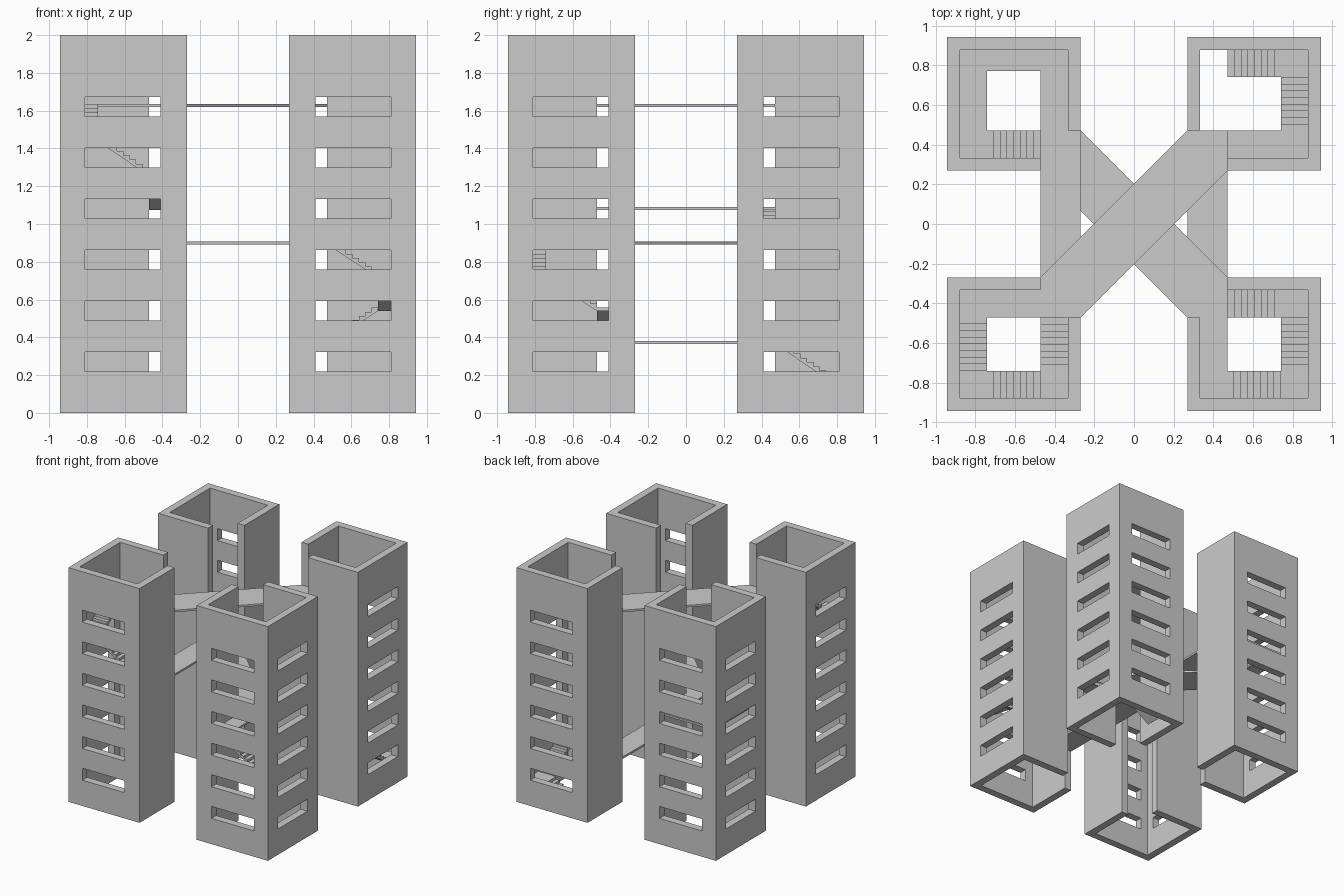
import bpy, bmesh
from math import radians
from mathutils import Matrix, Vector

if "Cube" in bpy.data.objects:
    bpy.data.objects.remove(bpy.data.objects["Cube"])

C, R, WALL, W = 0.6065, 0.3365, 0.064, 0.138   # tower centre, half width, wall, stair width
H = R - WALL                                   # half of the shaft interior
A = H - W                                      # half of the stair well
T = 0.017                                      # slab thickness
Z = [0.381, 0.908, 1.09, 1.636]                # bridge levels


def prism(bm, pts, vec, mat=Matrix()):
    """Extrude a closed polygon along vec."""
    vs = [bm.verts.new(mat @ Vector(p)) for p in pts]
    f = bm.faces.new(vs)
    ext = bmesh.ops.extrude_face_region(bm, geom=[f])
    d = mat.to_3x3() @ Vector(vec)
    for v in ext["geom"]:
        if isinstance(v, bmesh.types.BMVert):
            v.co += d


def box(bm, x0, x1, y0, y1, z0, z1, mat=Matrix()):
    prism(bm, [(x0, y0, z0), (x1, y0, z0), (x1, y1, z0), (x0, y1, z0)], (0, 0, z1 - z0), mat)


def finish(bm, name):
    bmesh.ops.recalc_face_normals(bm, faces=bm.faces[:])
    me = bpy.data.meshes.new(name)
    bm.to_mesh(me)
    bm.free()
    ob = bpy.data.objects.new(name, me)
    bpy.context.collection.objects.link(ob)
    return ob


def tower(name, mat):
    """Square shaft, open at the corner facing the centre, windows in the two outer walls."""
    bm = bmesh.new()
    pts = [(-A, R), (R, R), (R, -R), (-R, -R), (-R, A), (-H, A),
           (-H, -H), (H, -H), (H, H), (-A, H)]
    prism(bm, [(x, y, 0) for x, y in pts], (0, 0, 2), mat)
    ob = finish(bm, name)
    cut = bmesh.new()
    a, b = 0.41 - C, 0.81 - C
    for i in range(6):
        z = 0.22 + 0.27 * i
        box(cut, a, b, -R - 0.05, -H + 0.02, z, z + 0.102, mat)
        box(cut, H - 0.02, R + 0.05, -b, -a, z, z + 0.102, mat)
    cutter = finish(cut, "window_cutter")
    cutter.hide_render = True
    mod = ob.modifiers.new("windows", "BOOLEAN")
    mod.object, mod.operation, mod.solver = cutter, "DIFFERENCE", "EXACT"
    dg = bpy.context.evaluated_depsgraph_get()
    me = bpy.data.meshes.new_from_object(ob.evaluated_get(dg))
    ob.modifiers.clear()
    ob.data = me
    bpy.data.objects.remove(cutter)


def flight(bm, z0, z1, mat, n=8):
    """Sawtooth stair profile with a sloping soffit."""
    pts = [(-A, H - W, z0 - T)]
    for i in range(n):
        z = z0 + (z1 - z0) * (i + 1) / n
        pts += [(-A + 2 * A * i / n, H - W, z), (-A + 2 * A * (i + 1) / n, H - W, z)]
    pts.append((A, H - W, z1 - T))
    prism(bm, pts, (0, W, 0), mat)


def stairs(name, mat, z0, z1, plan, widths=(W,) * 4):
    """Clockwise stair: plan has one letter per side, F flight, L level, - nothing."""
    rise = (z1 - z0) / plan.count("F")
    bm = bmesh.new()
    z = z0
    for k, kind in enumerate(plan):
        m = mat @ Matrix.Rotation(radians(-90 * k), 4, 'Z')
        if kind == "F":
            flight(bm, z, z + rise, m)
            z += rise
        elif kind == "L":
            box(bm, -A, A, H - widths[k], H, z - T, z, m)
        if k < 3 and kind != "-":
            box(bm, A, H, A, H, z - T, z, m)        # corner landing
    finish(bm, name)


def entry(name, mat, z):
    bm = bmesh.new()
    box(bm, -R, -A, A, R, z - T, z, mat)
    finish(bm, name)


# Towers, stairs and entry landings; each tower is a quarter turn of the first
specs = [("front_right", 1, -1, Z[0], Z[1], "FFFL", (Z[0], Z[1])),
         ("front_left", -1, -1, Z[2], Z[3], "FFFL", (Z[2], Z[3])),
         ("back_left", -1, 1, Z[1], Z[2], "FLLL", (Z[1], Z[2])),
         ("back_right", 1, 1, 0.021, Z[0], "-FFL", (Z[0], Z[3]))]
for q, (name, sx, sy, z0, z1, plan, levels) in enumerate(specs):
    rot = Matrix.Rotation(radians(-90 * q), 4, 'Z')
    m = Matrix.Translation((sx * C, sy * C, 0)) @ rot
    tower(name + "_tower", m)
    stairs(name + "_stairs", m, z0, z1, plan, (W, W, 0.108, W) if q == 2 else (W,) * 4)
    for i, z in enumerate(levels):
        entry(f"{name}_landing_{i + 1}", m, z)

# Bridges along the sides
I, O = C - R, C - A
for name, x0, x1, z in (("right_bridge", I, O, Z[0]), ("left_bridge", -O, -I, Z[2])):
    bm = bmesh.new()
    box(bm, x0, x1, -I, I, z - T, z)
    finish(bm, name)

# Diagonal bridges
for name, s, z in (("lower_diagonal_bridge", -1, Z[1]), ("upper_diagonal_bridge", 1, Z[3])):
    bm = bmesh.new()
    pts = [(-O, -I), (-I, -I), (-I, -O), (O, I), (I, I), (I, O)]
    prism(bm, [(s * x, y, z - T) for x, y in pts], (0, 0, T))
    finish(bm, name)
